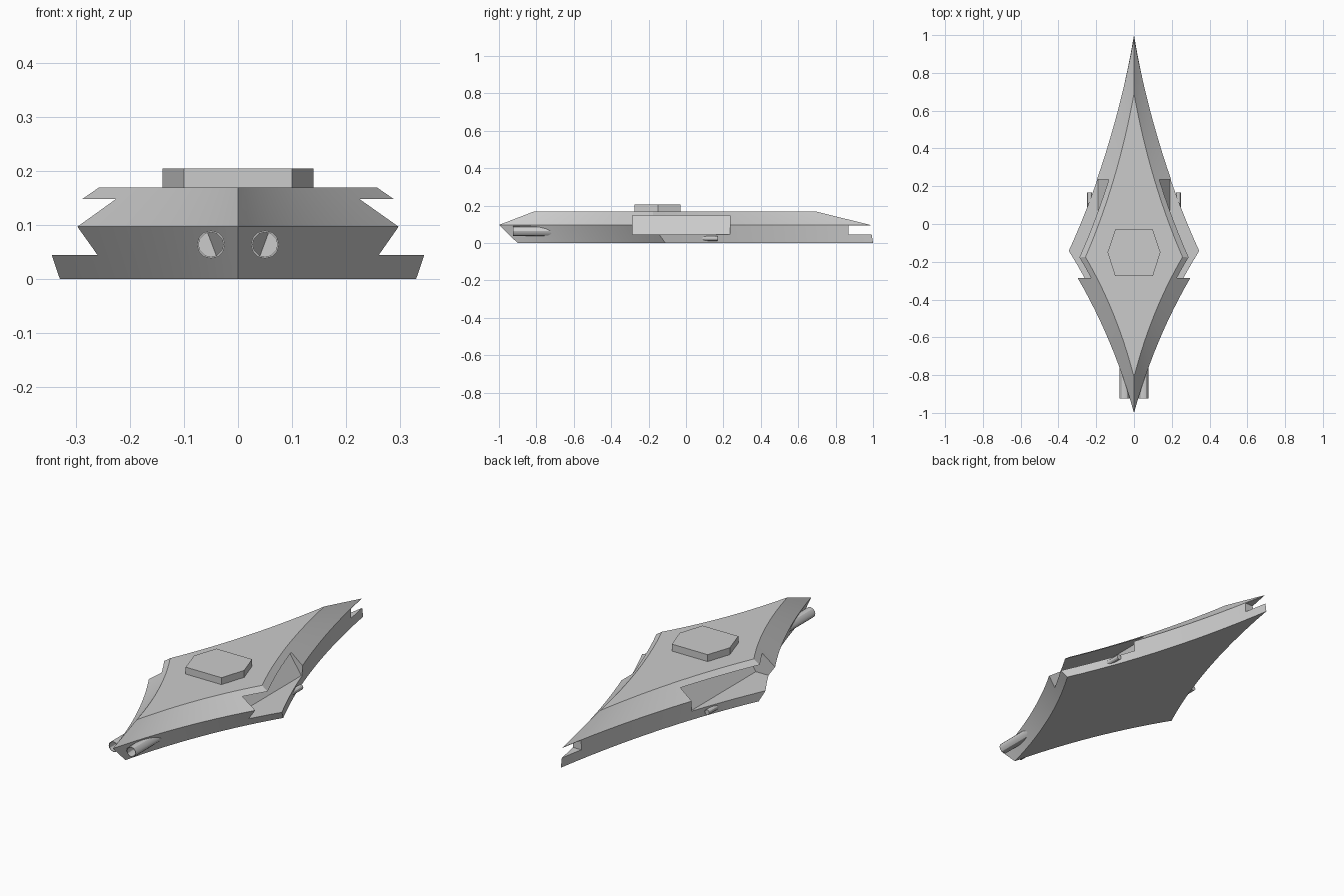
import bpy, bmesh, math

if "Cube" in bpy.data.objects:
    bpy.data.objects.remove(bpy.data.objects["Cube"])

SEG = 14


def link(name, bm):
    bmesh.ops.recalc_face_normals(bm, faces=bm.faces[:])
    me = bpy.data.meshes.new(name)
    bm.to_mesh(me)
    bm.free()
    ob = bpy.data.objects.new(name, me)
    bpy.context.collection.objects.link(ob)
    return ob


def bezier(a, b, c):
    pts = []
    for i in range(SEG):
        t = i / SEG
        pts.append(tuple((1-t)**2*p + 2*t*(1-t)*q + t*t*r for p, q, r in zip(a, b, c)))
    return pts


def outline(front, ctrl_front, corner, ctrl_rear, rear):
    """Closed four-pointed outline with concave sides, mirrored in x."""
    right = bezier((0, front), ctrl_front, corner) + bezier(corner, ctrl_rear, (0, rear))
    left = [(-x, y) for x, y in reversed(right[1:])]
    return right + [(0, rear)] + left


def loft(name, rings):
    """Skin a list of (points, place function) rings, capped at both ends."""
    bm = bmesh.new()
    loops = [[bm.verts.new(p) for p in ring] for ring in rings]
    n = len(loops[0])
    for lo, hi in zip(loops, loops[1:]):
        for i in range(n):
            j = (i + 1) % n
            bm.faces.new((lo[i], lo[j], hi[j], hi[i]))
    bm.faces.new(loops[0][::-1])
    bm.faces.new(loops[-1])
    return link(name, bm)


def smooth(ob, deg=30):
    bpy.ops.object.select_all(action='DESELECT')
    ob.select_set(True)
    bpy.context.view_layer.objects.active = ob
    bpy.ops.object.shade_smooth_by_angle(angle=math.radians(deg))


def tube(name, x, z, y0, y1, r, inner=0, depth=0, sides=12):
    """Cylinder along y, with an optional bore in its front end."""
    def ring(y, rad):
        return [(x + rad*math.cos(2*math.pi*i/sides), y,
                 z + rad*math.sin(2*math.pi*i/sides)) for i in range(sides)]
    rings = [ring(y1, r), ring(y0, r)]
    if inner:
        rings += [ring(y0, inner), ring(y0 + depth, inner)]
    ob = loft(name, rings)
    smooth(ob)
    return ob


# Hull: belly, widest rim and deck outlines
belly = outline(-0.90, (0.11, -0.47), (0.33, -0.11), (0.105, 0.38), 1.0)
rim = outline(-1.0, (0.125, -0.55), (0.363, -0.18), (0.115, 0.36), 0.985)
deck = outline(-0.81, (0.09, -0.46), (0.257, -0.175), (0.085, 0.22), 0.69)
hull = loft("hull", [[(x, y, z) for x, y in pts]
                     for pts, z in ((belly, 0), (rim, 0.097), (deck, 0.17))])

# Cutters: sloped side bays and the stern slot
cutters = []
for s, side in ((1, "right"), (-1, "left")):
    prof = [(0.19, 0.045), (0.6, 0.045), (0.6, 0.148), (0.12, 0.148)]
    cutters.append(loft("bay_cutter_" + side,
                        [[(s*x, y, z) for x, z in prof] for y in (-0.287, 0.235)]))
slot = [(-0.2, 0.87), (0.2, 0.87), (0.2, 1.1), (-0.2, 1.1)]
cutters.append(loft("slot_cutter", [[(x, y, z) for x, y in slot] for z in (0.047, 0.095)]))
for c in cutters:
    c.hide_render = True
    m = hull.modifiers.new(c.name, 'BOOLEAN')
    m.operation = 'DIFFERENCE'
    m.solver = 'EXACT'
    m.object = c
bpy.context.view_layer.objects.active = hull
for c in cutters:
    bpy.ops.object.modifier_apply(modifier=c.name)
for c in cutters:
    bpy.data.objects.remove(c)
smooth(hull, 20)

# Raised hexagonal deck plate
hexa = [(0.14, -0.15), (0.10, -0.03), (-0.10, -0.03),
        (-0.14, -0.15), (-0.10, -0.275), (0.10, -0.275)]
loft("deck_plate", [[(x, y, z) for x, y in hexa] for z in (0.165, 0.205)])

# Front barrels and small side tubes
for s, side in ((1, "right"), (-1, "left")):
    tube("front_barrel_" + side, s*0.05, 0.064, -0.925, -0.65, 0.026, 0.023, 0.12)
    tube("side_tube_" + side, s*0.235, 0.025, 0.05, 0.168, 0.013)
